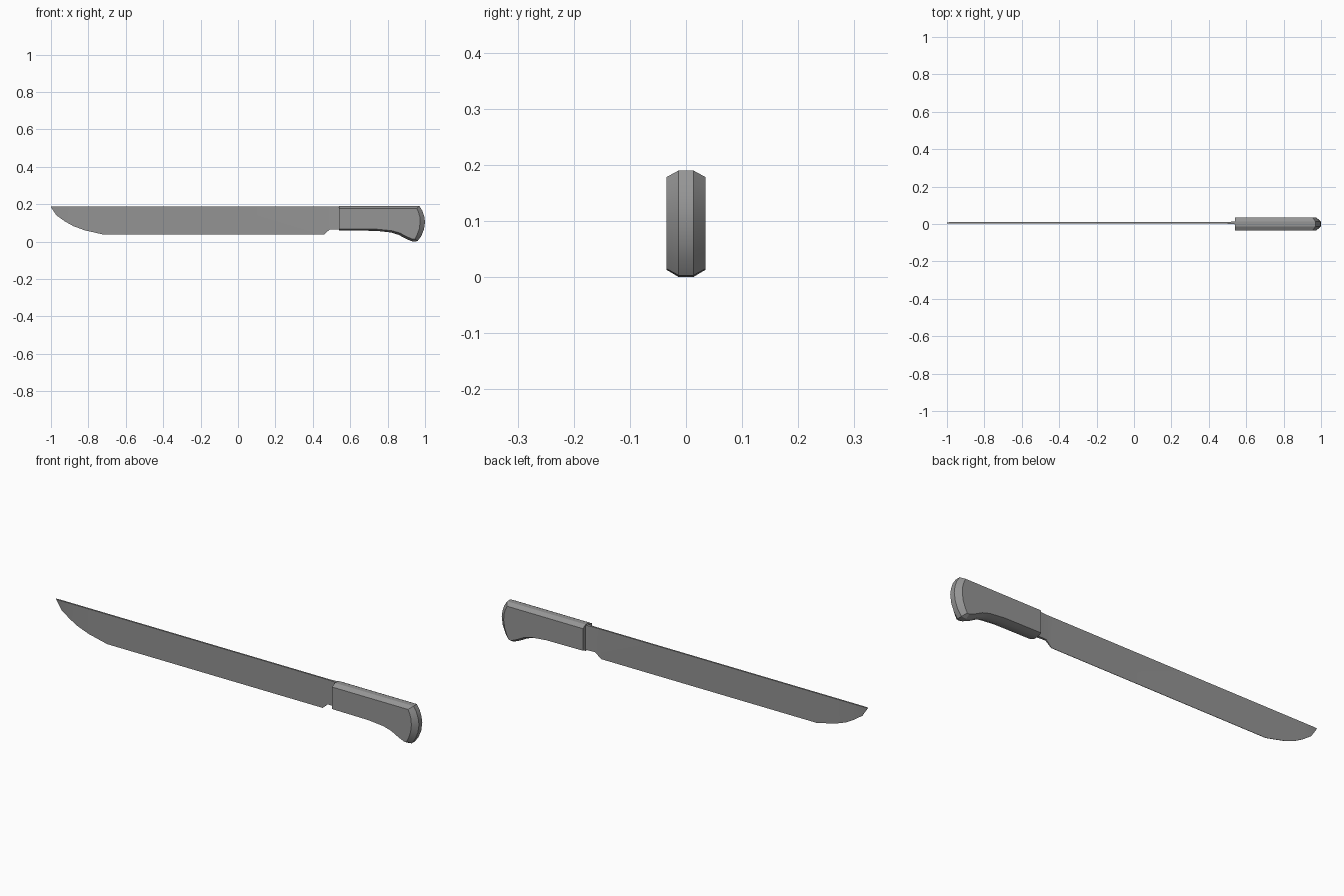
import bpy, bmesh

old = bpy.data.objects.get("Cube")
if old:
    bpy.data.objects.remove(old, do_unlink=True)


def material(name, value):
    m = bpy.data.materials.new(name)
    m.use_nodes = True
    m.diffuse_color = (value, value, value, 1)
    m.node_tree.nodes["Principled BSDF"].inputs["Base Color"].default_value = (value, value, value, 1)
    return m


grey = material("steel grey", 0.3)


def layered(name, rings, angle):
    """Join matching closed outlines in order and cap the two ends."""
    bm = bmesh.new()
    loops = [[bm.verts.new(p) for p in ring] for ring in rings]
    n = len(loops[0])
    for a, b in zip(loops, loops[1:]):
        for i in range(n):
            j = (i + 1) % n
            bm.faces.new((a[i], a[j], b[j], b[i]))
    bm.faces.new(loops[0])
    bm.faces.new(loops[-1])
    bmesh.ops.recalc_face_normals(bm, faces=bm.faces)
    mesh = bpy.data.meshes.new(name)
    bm.to_mesh(mesh)
    bm.free()
    mesh.materials.append(grey)
    ob = bpy.data.objects.new(name, mesh)
    bpy.context.collection.objects.link(ob)
    bpy.ops.object.select_all(action="DESELECT")
    ob.select_set(True)
    bpy.context.view_layer.objects.active = ob
    bpy.ops.object.shade_smooth_by_angle(angle=angle)
    return ob


# Blade: spine and cutting edge stations, wedge shaped in section
EDGE = [(-0.97, 0.14), (-0.925, 0.108), (-0.88, 0.083), (-0.82, 0.061),
        (-0.72, 0.038), (0.46, 0.038), (0.49, 0.065), (0.56, 0.065)]
SPINE = 0.187
OFFSET = 0.006
sections = [[(-1, OFFSET + s * 0.003, SPINE - d) for s, d in ((-1, 0), (1, 0), (0.2, 0.002), (-0.2, 0.002))]]
for x, z in EDGE:
    top = 0.004 if x < 0.5 else 0.009
    low = 0.001 if x < 0.48 else top
    sections.append([(x, OFFSET - top, SPINE), (x, OFFSET + top, SPINE),
                     (x, OFFSET + low, z), (x, OFFSET - low, z)])
layered("blade", sections, 0.5)

# Handle: outer outline for the core, inner outline for the flat cheeks
OUTER = [(0.54, 0.19), (0.97, 0.19), (0.986, 0.165), (0.996, 0.135), (1.0, 0.105),
         (0.994, 0.065), (0.98, 0.03), (0.96, 0.003), (0.935, 0.0), (0.9, 0.014),
         (0.86, 0.036), (0.82, 0.049), (0.74, 0.058), (0.54, 0.06)]
INNER = [(0.54, 0.178), (0.955, 0.178), (0.965, 0.158), (0.972, 0.133), (0.974, 0.105),
         (0.969, 0.068), (0.958, 0.037), (0.947, 0.015), (0.935, 0.013), (0.906, 0.025),
         (0.864, 0.047), (0.822, 0.059), (0.74, 0.067), (0.54, 0.069)]
rings = [[(x, y, z) for x, z in outline]
         for y, outline in ((-0.035, INNER), (-0.013, OUTER), (0.013, OUTER), (0.035, INNER))]
layered("handle", rings, 0.45)
